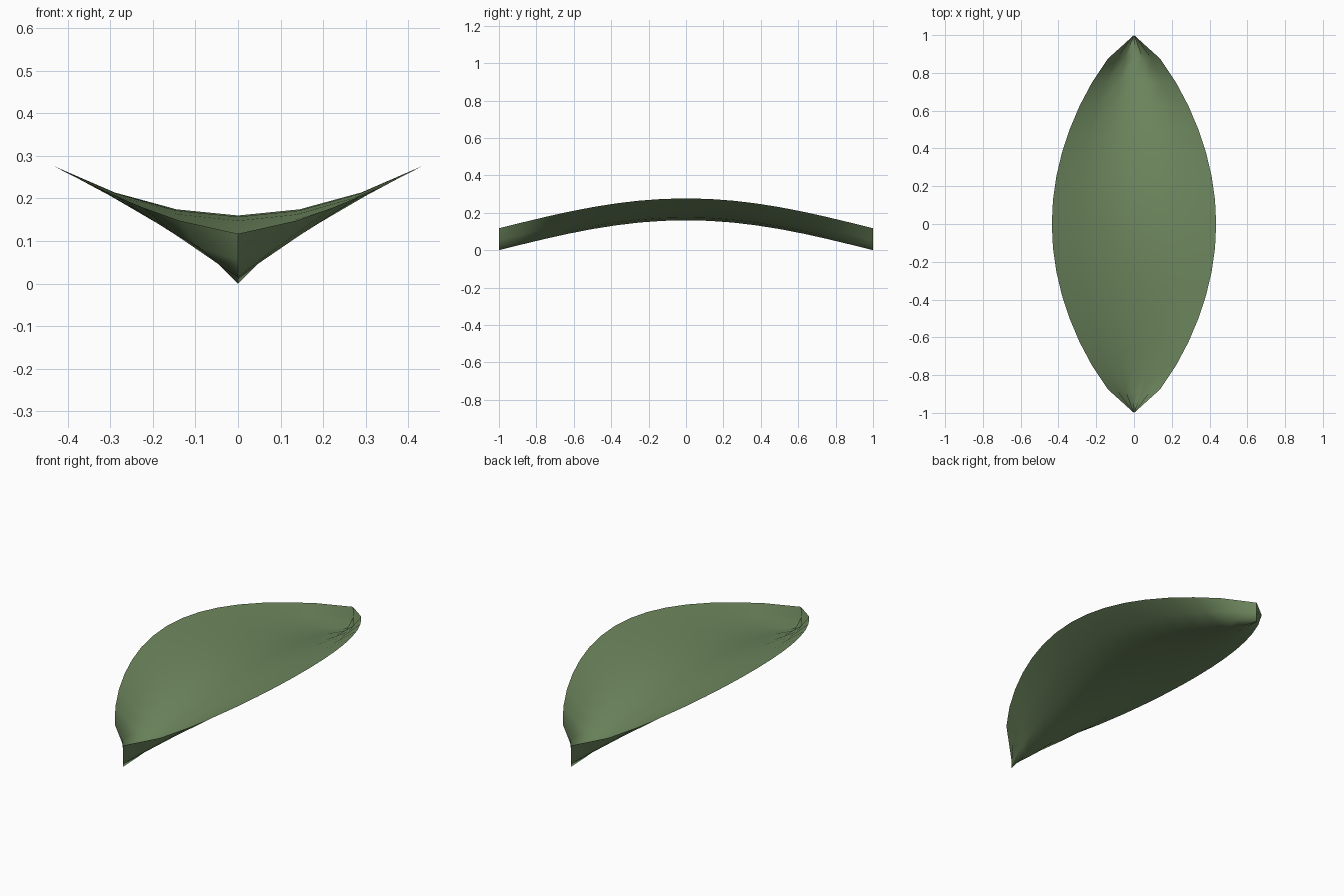
import bpy
import bmesh
from math import cos, pi

cube = bpy.data.objects.get("Cube")
if cube:
    bpy.data.objects.remove(cube, do_unlink=True)

# Leaf colour
green = bpy.data.materials.new("leaf green")
green.use_nodes = True
colour = (0.16, 0.25, 0.115, 1)
green.diffuse_color = colour
green.node_tree.nodes["Principled BSDF"].inputs["Base Color"].default_value = colour

ROWS, COLUMNS = 16, 6
HALF_WIDTH, ARCH, LIFT = 0.435, 0.16, 0.117


def leaf_point(row, column):
    """Arched along the midrib, with both sides curling up to the rim."""
    y = 2 * row / ROWS - 1
    u = 2 * column / COLUMNS - 1
    bow = max(cos(pi / 2 * y), 0)
    return HALF_WIDTH * bow ** 0.7 * u, y, ARCH * bow + LIFT * abs(u) ** 1.9


# Blade: one thin sheet, pinched to a point at each end
bm = bmesh.new()
grid = [[bm.verts.new(leaf_point(r, c)) for c in range(COLUMNS + 1)]
        for r in range(ROWS + 1)]
for low, high in zip(grid, grid[1:]):
    for c in range(COLUMNS):
        face = bm.faces.new((low[c], low[c + 1], high[c + 1], high[c]))
        face.smooth = True

mesh = bpy.data.meshes.new("leaf_blade")
bm.to_mesh(mesh)
bm.free()
mesh.materials.append(green)
leaf = bpy.data.objects.new("leaf_blade", mesh)
bpy.context.collection.objects.link(leaf)
